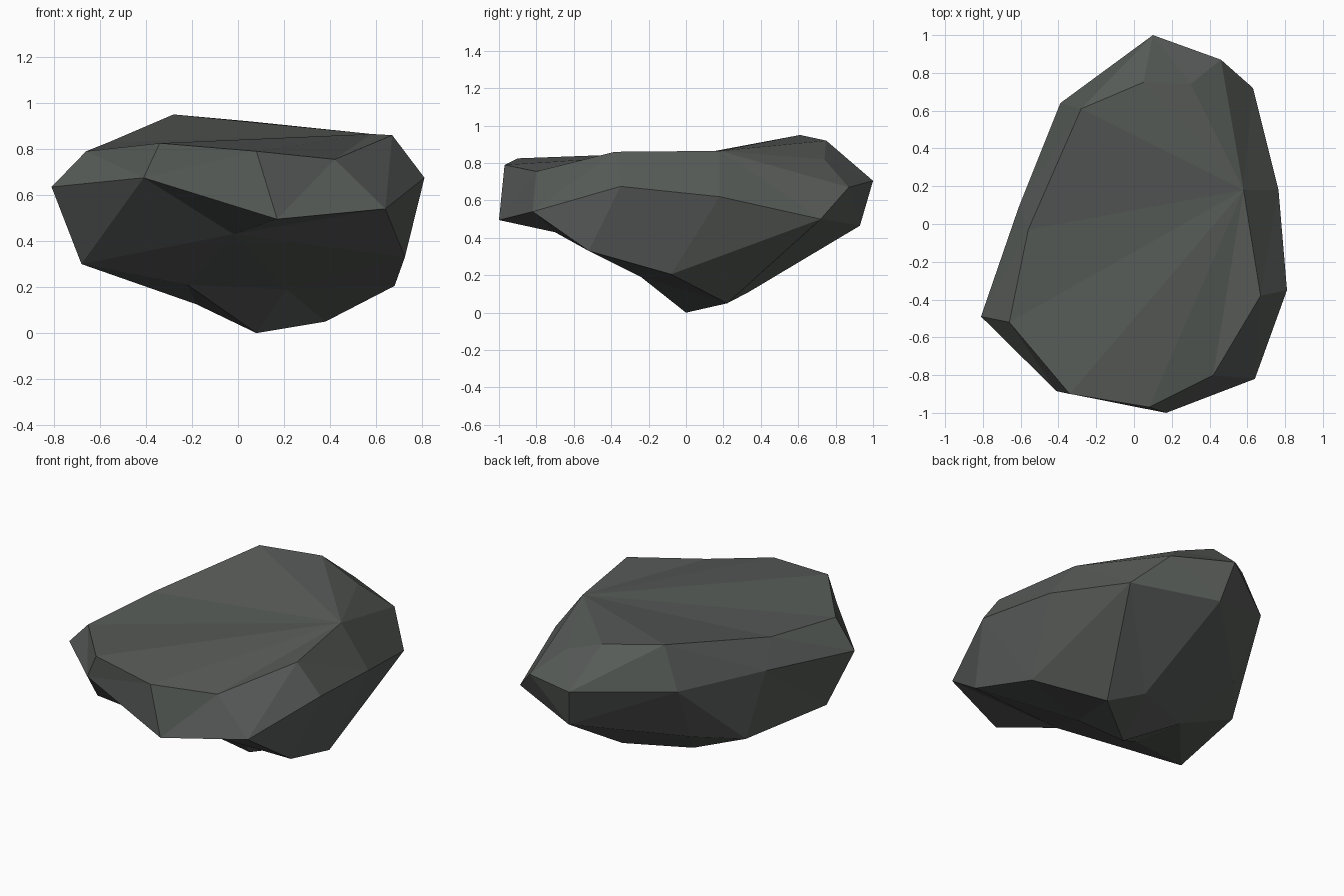
import bpy, bmesh, math

if "Cube" in bpy.data.objects:
    bpy.data.objects.remove(bpy.data.objects["Cube"])

# Each ring is a loose horizontal loop of rock corners, from top to underside
crown = [(.58, .18, .865), (.30, .74, .82), (.05, .75, .92), (-.28, .61, .95), (-.56, -.03, .83),
         (-.66, -.52, .79), (-.34, -.90, .825), (.08, -.97, .79), (.42, -.80, .755), (.67, -.38, .86)]
girth = [(.765, .18, .62), (.63, .72, .50), (.46, .87, .67), (.10, 1.0, .705), (-.39, .64, .70),
         (-.61, .09, .68), (-.81, -.49, .635), (-.41, -.885, .675), (.17, -1.0, .495),
         (.64, -.82, .54), (.81, -.35, .675)]
belly = [(.63, .72, .50), (.15, .93, .465), (-.35, .45, .34), (-.55, .20, .285), (-.68, -.40, .30),
         (-.02, -.70, .43), (.725, -.52, .33), (.68, -.08, .205)]
keel = [(.38, .22, .05), (.20, .335, .11), (-.18, .185, .125), (-.22, -.24, .21), (.21, -.24, .19)]
foot = (.08, 0, 0)

bm = bmesh.new()
made = {}


def vert(p):
    if p not in made:
        made[p] = bm.verts.new(p)
    return made[p]


def face(*pts):
    if len(set(pts)) == 3:
        bm.faces.new([vert(p) for p in pts])


def angle(p):
    return math.atan2(p[1], p[0] - .05) % (2 * math.pi)


def bridge(upper, lower):
    """Join two rings with triangles, stepping round by angle."""
    a, b = sorted(upper, key=angle), sorted(lower, key=angle)
    turn = 2 * math.pi
    at = [angle(p) for p in a] + [angle(a[0]) + turn]
    bt = [angle(p) for p in b] + [angle(b[0]) + turn]
    i = j = 0
    while i < len(a) or j < len(b):
        pa, pb = a[i % len(a)], b[j % len(b)]
        if j == len(b) or (i < len(a) and at[i + 1] <= bt[j + 1]):
            i += 1
            face(pa, pb, a[i % len(a)])
        else:
            j += 1
            face(pa, pb, b[j % len(b)])


# Flat-ish top, fanned from one corner
for p, q in zip(crown[1:], crown[2:]):
    face(crown[0], p, q)
# Bevelled shoulder, sides and undercut
bridge(crown, girth)
bridge(girth, belly)
bridge(belly, keel)
# Pointed foot
for p, q in zip(keel, keel[1:] + keel[:1]):
    face(foot, q, p)

bmesh.ops.recalc_face_normals(bm, faces=bm.faces[:])
mesh = bpy.data.meshes.new("rock")
bm.to_mesh(mesh)
bm.free()

stone = bpy.data.materials.new("dark grey stone")
stone.diffuse_color = (.095, .105, .097, 1)
stone.use_nodes = True
stone.node_tree.nodes["Principled BSDF"].inputs["Base Color"].default_value = stone.diffuse_color
mesh.materials.append(stone)
rock = bpy.data.objects.new("rock", mesh)
bpy.context.collection.objects.link(rock)
